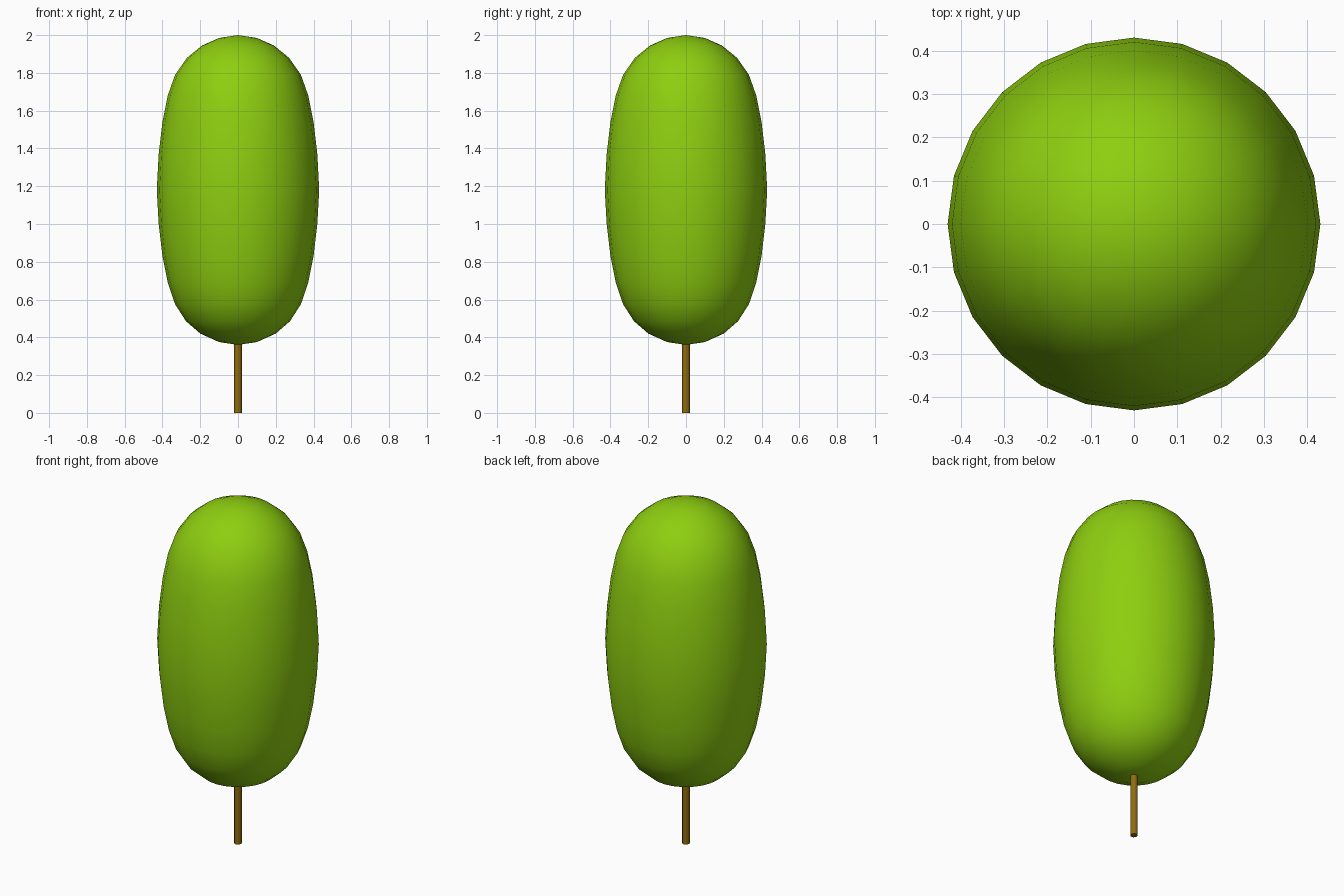
import bpy, bmesh, math

if "Cube" in bpy.data.objects:
    bpy.data.objects.remove(bpy.data.objects["Cube"])


def material(name, color):
    mat = bpy.data.materials.new(name)
    mat.diffuse_color = (*color, 1)
    mat.use_nodes = True
    mat.node_tree.nodes["Principled BSDF"].inputs["Base Color"].default_value = mat.diffuse_color
    return mat


def lathe(name, profile, sides, mat, sharp_angle):
    """Revolve (radius, height) points around the z axis; zero radius makes a pole."""
    bm = bmesh.new()
    verts = [bm.verts.new((r, 0, z)) for r, z in profile]
    edges = [bm.edges.new(pair) for pair in zip(verts, verts[1:])]
    bmesh.ops.spin(bm, geom=verts + edges, cent=(0, 0, 0), axis=(0, 0, 1),
                   angle=math.tau, steps=sides)
    bmesh.ops.remove_doubles(bm, verts=bm.verts, dist=0.0005)
    bmesh.ops.recalc_face_normals(bm, faces=bm.faces)
    mesh = bpy.data.meshes.new(name)
    bm.to_mesh(mesh)
    bm.free()
    mesh.materials.append(mat)
    obj = bpy.data.objects.new(name, mesh)
    bpy.context.collection.objects.link(obj)
    bpy.ops.object.select_all(action='DESELECT')
    obj.select_set(True)
    bpy.context.view_layer.objects.active = obj
    bpy.ops.object.shade_smooth_by_angle(angle=math.radians(sharp_angle))
    return obj


# Crown: rounded capsule, slightly bulging in the middle
crown_profile = [
    (0, 0.36), (0.10, 0.375), (0.20, 0.42), (0.275, 0.485), (0.333, 0.575),
    (0.372, 0.69), (0.40, 0.83), (0.42, 1.0), (0.43, 1.18), (0.42, 1.37),
    (0.40, 1.54), (0.372, 1.68), (0.333, 1.79), (0.27, 1.88), (0.19, 1.945),
    (0.10, 1.985), (0, 2.0),
]
lathe("crown", crown_profile, 24, material("leaf_green", (0.27, 0.62, 0.005)), 60)

# Trunk: thin post running up into the crown
trunk_profile = [(0, 0), (0.02, 0), (0.02, 0.45), (0, 0.45)]
lathe("trunk", trunk_profile, 12, material("bark_brown", (0.28, 0.15, 0.005)), 40)
